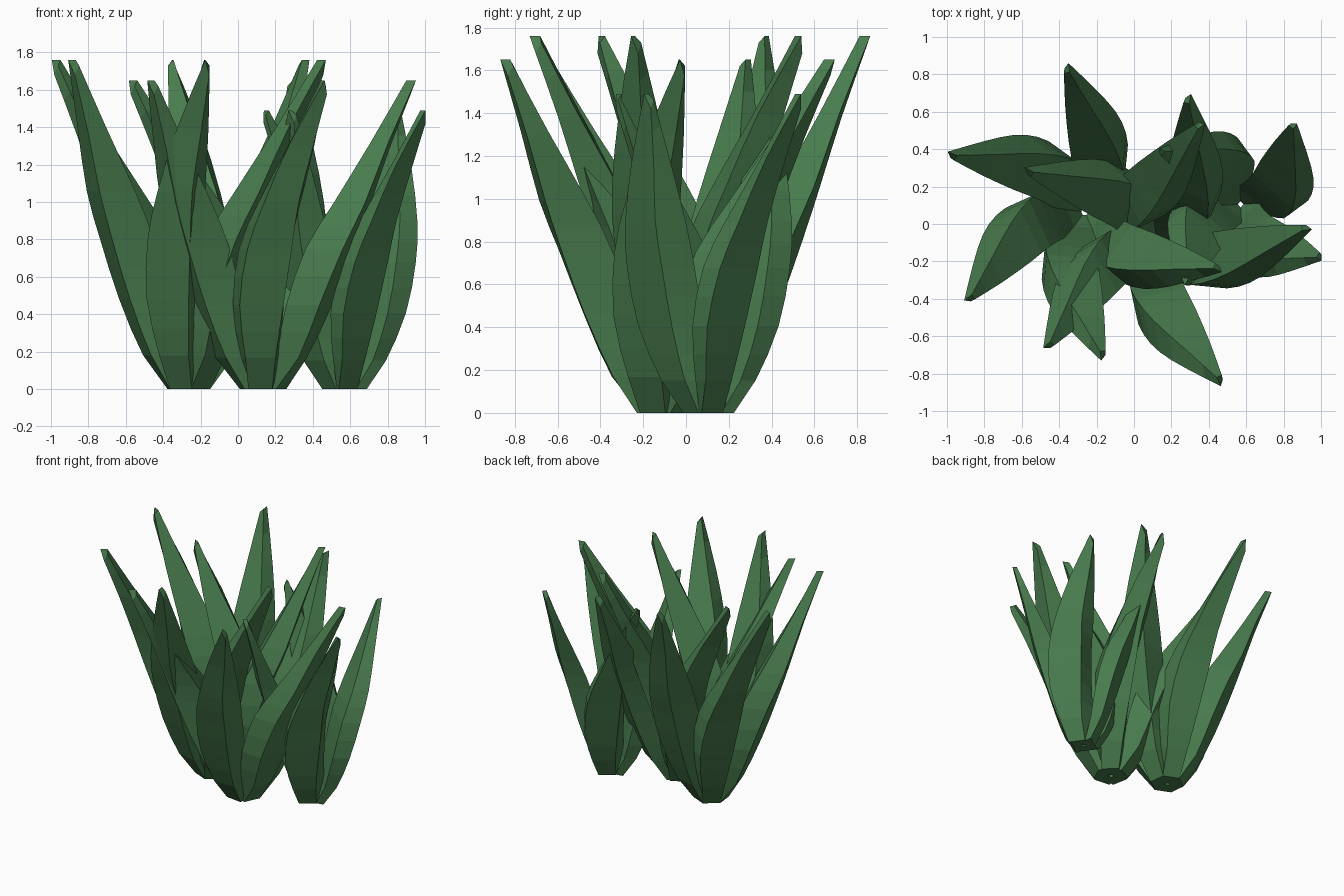
import bpy, bmesh
from math import radians, cos, sin
from mathutils import Vector

if "Cube" in bpy.data.objects:
    bpy.data.objects.remove(bpy.data.objects["Cube"])

mat = bpy.data.materials.new("leaf_green")
mat.diffuse_color = (0.065, 0.2, 0.075, 1)
mat.use_nodes = True
mat.node_tree.nodes["Principled BSDF"].inputs["Base Color"].default_value = mat.diffuse_color

# Blade edges from base to tip: (outward, sideways, height)
# order: outer left, outer keel, inner right, inner left
ROWS = [
    [(.06, -.11, 0), (.125, .0, 0), (.03, .05, 0), (.0, -.07, 0)],
    [(.17, -.18, .18), (.23, -.03, .18), (.10, .06, .18), (.05, -.15, .18)],
    [(.27, -.26, .48), (.36, -.045, .48), (.17, .045, .48), (.10, -.22, .48)],
    [(.39, -.27, .80), (.475, -.05, .80), (.26, .035, .80), (.20, -.23, .80)],
    [(.51, -.23, 1.06), (.56, -.05, 1.06), (.39, .04, 1.06), (.35, -.19, 1.06)],
    [(.64, -.14, 1.40), (.665, -.015, 1.38), (.58, .035, 1.40), (.55, -.10, 1.40)],
    [(.80, -.01, 1.76), (.775, .015, 1.68), (.75, .02, 1.73), (.75, -.01, 1.76)],
]


def smooth_rows(rows, steps=2):
    # Catmull-Rom refinement along the blade
    rows = [[Vector(p) for p in r] for r in rows]
    out = [rows[0]]
    n = len(rows)
    for i in range(1, n - 1):
        a, b, c, d = rows[i - 1], rows[i], rows[i + 1], rows[min(i + 2, n - 1)]
        for s in range(steps):
            t = s / steps
            out.append([0.5 * (2 * q + (r - p) * t + (2 * p - 5 * q + 4 * r - w) * t * t
                               + (3 * q - p - 3 * r + w) * t ** 3)
                        for p, q, r, w in zip(a, b, c, d)])
    return out + [rows[-1]]


BLADE = smooth_rows(ROWS)


def clump(name, cx, cy, count, start, reach, height, width=1.0):
    bm = bmesh.new()
    for k in range(count):
        a = radians(start + 360 * k / count)
        rings = []
        for row in BLADE:
            ring = []
            for u, v, z in row:
                u *= reach / .79
                v *= width
                ring.append(bm.verts.new((cx + u * cos(a) - v * sin(a),
                                          cy + u * sin(a) + v * cos(a),
                                          z * height / 1.76)))
            rings.append(ring)
        for r0, r1 in zip(rings, rings[1:]):
            for i in range(4):
                j = (i + 1) % 4
                bm.faces.new((r0[i], r0[j], r1[j], r1[i]))
        bm.faces.new(rings[0][::-1])
        bm.faces.new(rings[-1])
    bmesh.ops.recalc_face_normals(bm, faces=bm.faces)
    me = bpy.data.meshes.new(name)
    bm.to_mesh(me)
    bm.free()
    me.materials.append(mat)
    ob = bpy.data.objects.new(name, me)
    bpy.context.collection.objects.link(ob)


# Three tufts of spiralling blades
clump("tall_leaf_clump", -.263, .065, 6, 37, .79, 1.76)
clump("middle_leaf_clump", .13, -.112, 5, 6.5, .815, 1.65)
clump("short_leaf_clump", .57, .105, 4, 56.3, .52, 1.49, 1.06)
